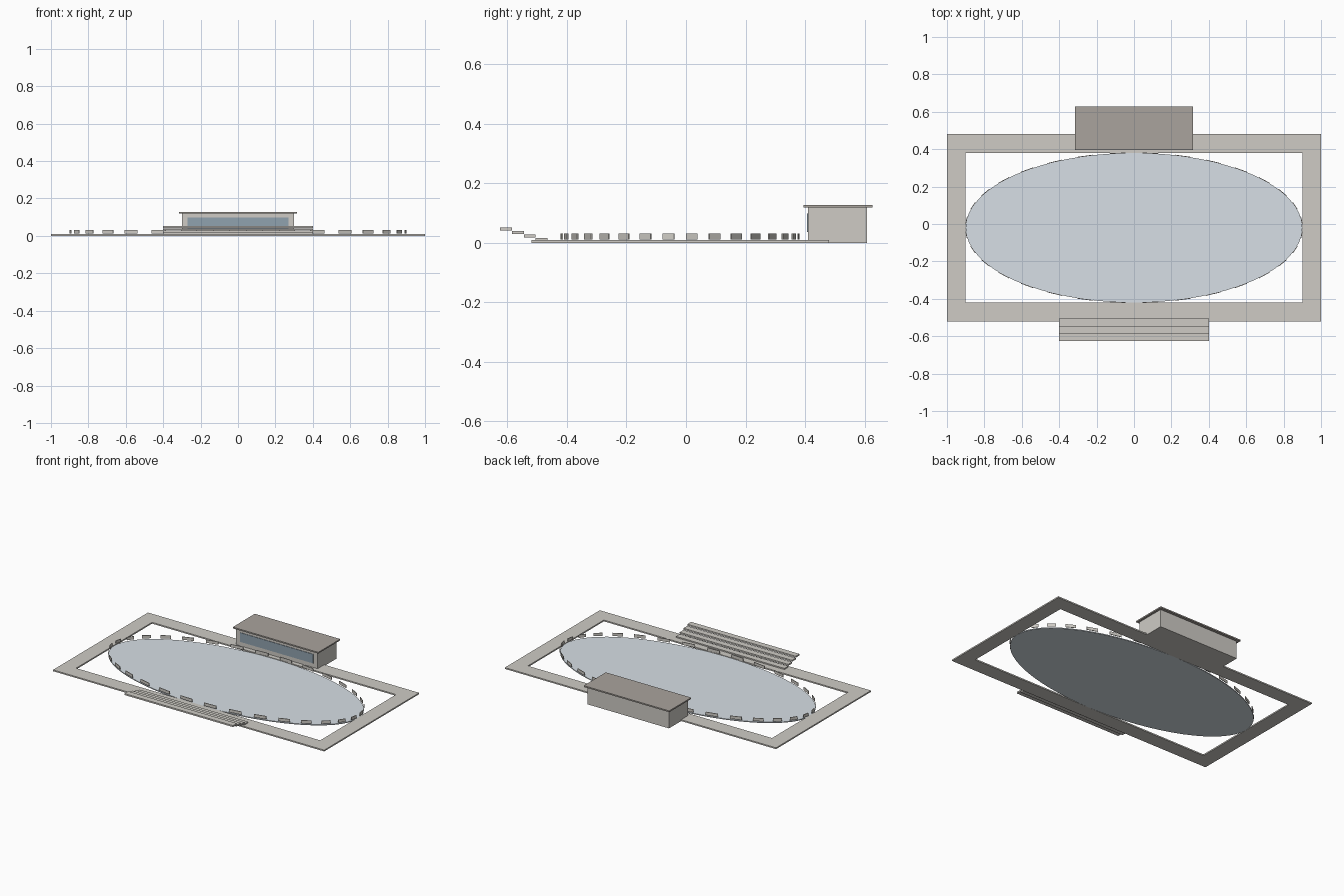
import bpy, bmesh
from math import sin, cos, pi, atan2, hypot, radians
from mathutils import Matrix, Vector

if "Cube" in bpy.data.objects:
    bpy.data.objects.remove(bpy.data.objects["Cube"])

CY = -0.02          # centre of the rink in y
RX, RY = 0.9, 0.4   # rink radii


def material(name, rgb):
    m = bpy.data.materials.new(name)
    m.diffuse_color = (*rgb, 1)
    m.use_nodes = True
    m.node_tree.nodes["Principled BSDF"].inputs["Base Color"].default_value = m.diffuse_color
    return m


STONE = material("stone", (0.62, 0.60, 0.56))
ROOF = material("roof", (0.40, 0.37, 0.34))
ICE = material("ice", (0.68, 0.74, 0.79))
GLASS = material("glass", (0.28, 0.36, 0.43))


def finish(name, bm, mat):
    bmesh.ops.recalc_face_normals(bm, faces=bm.faces)
    me = bpy.data.meshes.new(name)
    bm.to_mesh(me)
    bm.free()
    ob = bpy.data.objects.new(name, me)
    me.materials.append(mat)
    bpy.context.collection.objects.link(ob)
    return ob


def add_box(bm, centre, size, angle=0):
    mtx = (Matrix.Translation(centre) @ Matrix.Rotation(angle, 4, 'Z')
           @ Matrix.Diagonal((*size, 1)))
    bmesh.ops.create_cube(bm, size=1, matrix=mtx)


def box(name, x, y, z, mat):
    bm = bmesh.new()
    lo, hi = Vector((x[0], y[0], z[0])), Vector((x[1], y[1], z[1]))
    add_box(bm, (lo + hi) / 2, hi - lo)
    return finish(name, bm, mat)


# rectangular walkway around the rink
bm = bmesh.new()
signs = [(-1, -1), (1, -1), (1, 1), (-1, 1)]
outer = [bm.verts.new((sx, CY + sy * 0.5, 0)) for sx, sy in signs]
inner = [bm.verts.new((sx * RX, CY + sy * RY, 0)) for sx, sy in signs]
for i in range(4):
    j = (i + 1) % 4
    bm.faces.new((outer[i], outer[j], inner[j], inner[i]))
ext = bmesh.ops.extrude_face_region(bm, geom=bm.faces[:], use_keep_orig=True)
bmesh.ops.translate(bm, vec=(0, 0, 0.009),
                    verts=[g for g in ext["geom"] if isinstance(g, bmesh.types.BMVert)])
finish("walkway", bm, STONE)

# oval ice sheet
bm = bmesh.new()
bmesh.ops.create_cone(bm, cap_ends=True, segments=64, radius1=1, radius2=1, depth=1,
                      matrix=Matrix.Translation((0, CY, 0.003)) @ Matrix.Diagonal((RX, RY, 0.006, 1)))
finish("ice_sheet", bm, ICE)

# dashed ring of low barrier boards
bm = bmesh.new()
N = 32
for i in range(N):
    t = (i + 0.5) * 2 * pi / N
    dx, dy = -RX * sin(t), RY * cos(t)
    length = hypot(dx, dy) * pi / N
    add_box(bm, (RX * cos(t), CY + RY * sin(t), 0.022), (length, 0.004, 0.02), atan2(dy, dx))
finish("barrier_boards", bm, STONE)

# floating stepped seating at the front
for i in range(4):
    y, top = -0.465 - i * 0.04, 0.017 + i * 0.0117
    box(f"seating_step_{i + 1}", (-0.4, 0.4), (y - 0.04, y), (top - 0.01, top), STONE)

# pavilion at the back
box("pavilion_walls", (-0.3, 0.3), (0.41, 0.608), (0, 0.12), STONE)
box("pavilion_roof", (-0.315, 0.315), (0.395, 0.627), (0.119, 0.128), ROOF)
box("pavilion_window", (-0.27, 0.27), (0.407, 0.411), (0.037, 0.098), GLASS)
